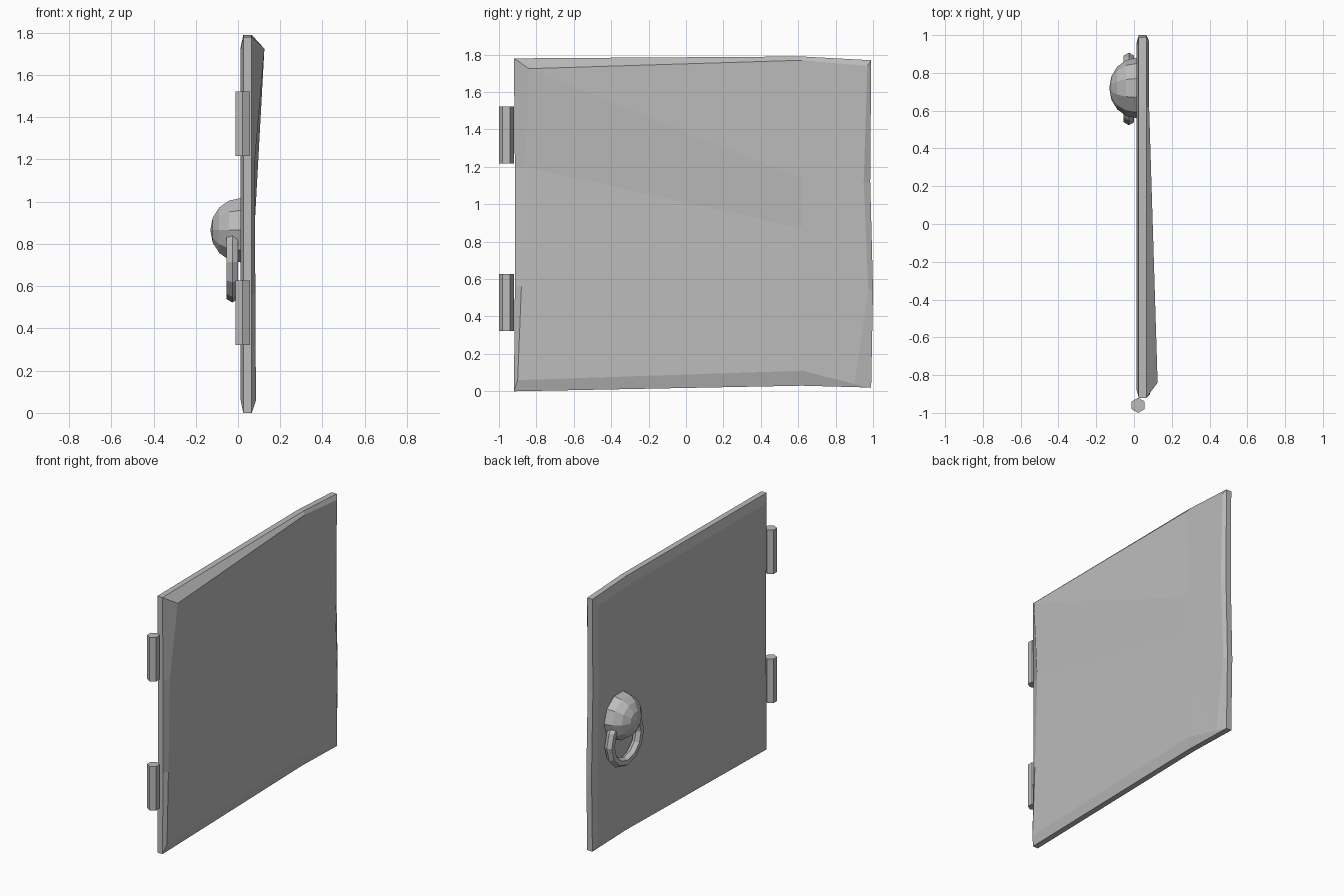
import bpy, bmesh, math
from mathutils import Matrix

cube = bpy.data.objects.get("Cube")
if cube:
    bpy.data.objects.remove(cube, do_unlink=True)

grey = bpy.data.materials.new("plain grey")
grey.use_nodes = True
GREY = (0.5, 0.5, 0.5, 1)
grey.diffuse_color = GREY
grey.node_tree.nodes["Principled BSDF"].inputs["Base Color"].default_value = GREY


def finish(name, bm):
    bmesh.ops.recalc_face_normals(bm, faces=bm.faces)
    mesh = bpy.data.meshes.new(name)
    bm.to_mesh(mesh)
    bm.free()
    mesh.materials.append(grey)
    obj = bpy.data.objects.new(name, mesh)
    bpy.context.collection.objects.link(obj)
    return obj


# Door panel: uneven outline lofted from the back face to the hammered front face
outline = [(-.92, 0), (.62, .03), (.99, .02), (1, .54), (.985, 1.12),
           (.99, 1.77), (.62, 1.79), (-.92, 1.78), (-.915, 1.2), (-.915, .56)]
front = [(.085, -.9, .06), (.08, .62, .11), (.075, .9, .04), (.078, .975, .54), (.078, .95, 1.12),
         (.08, .97, 1.74), (.08, .62, 1.77), (.125, -.84, 1.725), (.08, -.86, 1.2), (.082, -.88, .56)]
bm = bmesh.new()
back_ring = [bm.verts.new((.012, .04 + (y - .04) * .95, .9 + (z - .9) * .93)) for y, z in outline]
rim_back = [bm.verts.new((.025, y, z)) for y, z in outline]
rim_front = [bm.verts.new((.065, y, z)) for y, z in outline]
front_ring = [bm.verts.new(p) for p in front]
rings = [back_ring, rim_back, rim_front, front_ring]
n = len(outline)
for a, b in zip(rings, rings[1:]):
    for i in range(n):
        j = (i + 1) % n
        bm.faces.new((a[i], a[j], b[j], b[i]))
bm.faces.new(back_ring)

# Facets of the front face
A, B, C, D, E, F, G, H, I, J = front_ring
high, mid, low = [bm.verts.new((.078, .62, z)) for z in (1.14, .87, .6)]
for face in [(H, G, high), (G, F, E, high), (H, high, mid, I), (high, E, mid), (mid, E, D),
             (I, mid, low, J), (mid, D, low), (low, D, C), (low, C, B), (J, low, B), (J, B, A)]:
    bm.faces.new(face)
finish("door_panel", bm)

# Hexagonal hinge barrels
for name, z in (("lower_hinge", .475), ("upper_hinge", 1.37)):
    bm = bmesh.new()
    bmesh.ops.create_cone(bm, cap_ends=True, segments=6, radius1=.04, radius2=.04, depth=.305,
                          matrix=Matrix.Translation((.022, -.96, z)))
    finish(name, bm)

# Domed handle boss on the back
bm = bmesh.new()
bmesh.ops.create_uvsphere(bm, u_segments=10, v_segments=8, radius=.16)
bmesh.ops.bisect_plane(bm, geom=bm.verts[:] + bm.edges[:] + bm.faces[:],
                       plane_co=(0, 0, 0), plane_no=(0, 0, 1), clear_inner=True)
bmesh.ops.transform(bm, verts=bm.verts, matrix=Matrix.Translation((.013, .72, .865))
                    @ Matrix.Rotation(-math.pi / 2, 4, 'Y') @ Matrix.Diagonal((1, 1, .9, 1)))
finish("handle_boss", bm)

# Pull ring hanging from the boss
bpy.ops.mesh.primitive_torus_add(major_segments=12, minor_segments=6, major_radius=.16,
                                 minor_radius=.032, location=(-.027, .715, .715),
                                 rotation=(0, math.pi / 2, 0))
ring = bpy.context.object
ring.name = "pull_ring"
ring.data.materials.append(grey)
